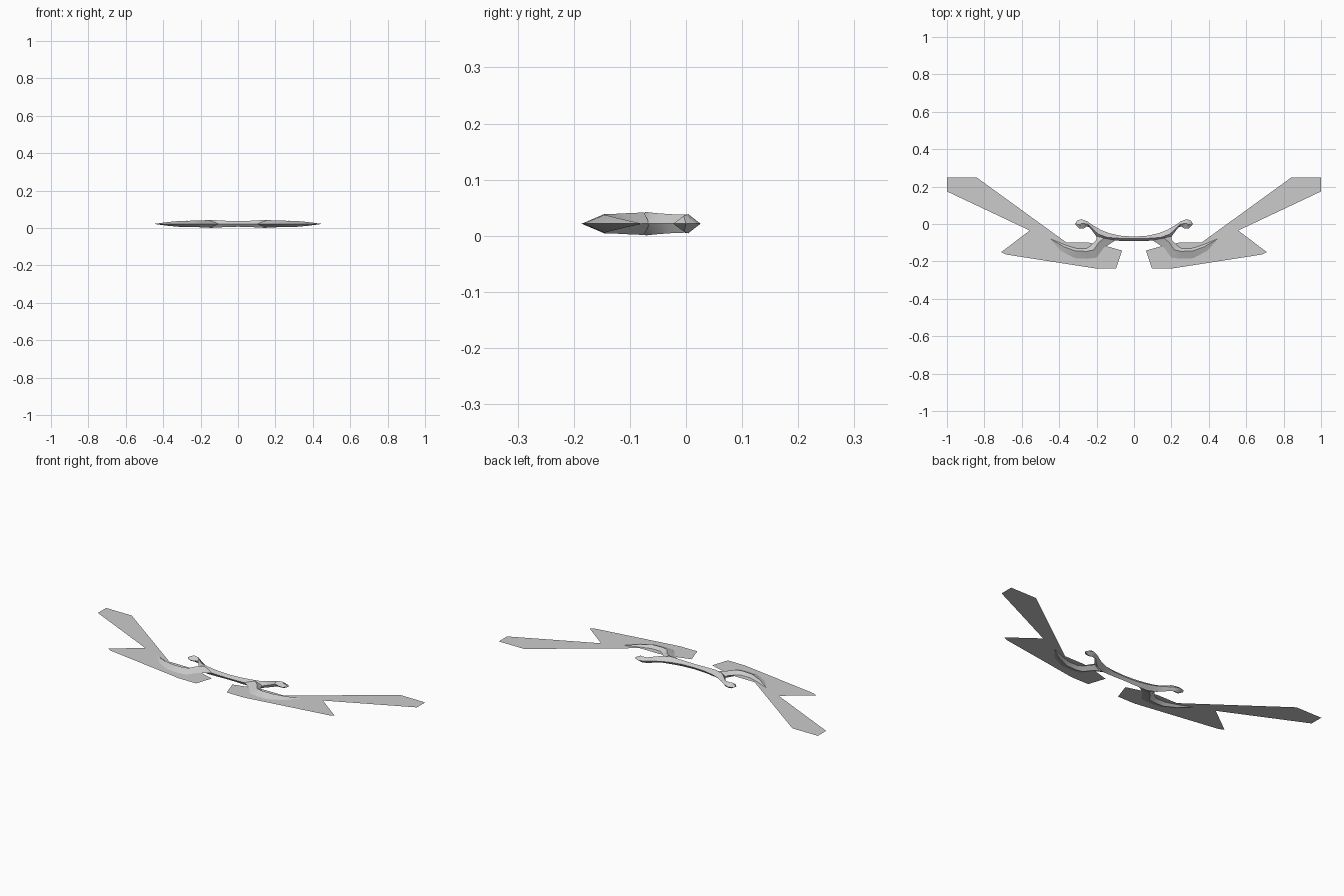
import bpy, bmesh
from mathutils import Vector

cube = bpy.data.objects.get("Cube")
if cube:
    bpy.data.objects.remove(cube, do_unlink=True)

MID = 0.0215  # height of the flat middle plane


def make_material(name, value):
    mat = bpy.data.materials.new(name)
    mat.use_nodes = True
    colour = (value, value, value, 1)
    mat.diffuse_color = colour
    mat.node_tree.nodes["Principled BSDF"].inputs["Base Color"].default_value = colour
    return mat


grey = make_material("light grey", 0.6)


def finish(bm, name, smooth=False):
    mesh = bpy.data.meshes.new(name)
    bm.to_mesh(mesh)
    bm.free()
    mesh.materials.append(grey)
    obj = bpy.data.objects.new(name, mesh)
    bpy.context.collection.objects.link(obj)
    mirror = obj.modifiers.new("mirror", "MIRROR")
    mirror.use_clip = True
    if smooth:
        bpy.ops.object.select_all(action="DESELECT")
        obj.select_set(True)
        bpy.context.view_layer.objects.active = obj
        bpy.ops.object.shade_smooth_by_angle(angle=0.5)
    return obj


def blade(name, stations, tip):
    """Loft a diamond section: two sharp edges and a ridge above and below."""
    bm = bmesh.new()
    rings = []
    for edge_a, ridge, rise, edge_b in stations:
        rings.append([bm.verts.new((*edge_a, MID)), bm.verts.new((*ridge, MID + rise)),
                      bm.verts.new((*edge_b, MID)), bm.verts.new((*ridge, MID - rise))])
    for a, b in zip(rings, rings[1:]):
        for i in range(4):
            j = (i + 1) % 4
            bm.faces.new((a[i], a[j], b[j], b[i]))
    end = bm.verts.new((*tip, MID))
    for i in range(4):
        bm.faces.new((rings[-1][i], rings[-1][(i + 1) % 4], end))
    bmesh.ops.recalc_face_normals(bm, faces=bm.faces)
    # an open loft may come out inverted, so make the first upper face look up
    bm.faces.ensure_lookup_table()
    if bm.faces[0].normal.z < 0:
        bmesh.ops.reverse_faces(bm, faces=bm.faces)
    return finish(bm, name, smooth=True)


# Flat forked wing sheet
outline = [(0.064, -0.142), (0.096, -0.238), (0.203, -0.238), (0.685, -0.163),
           (0.71, -0.15), (0.557, -0.035), (1.0, 0.174), (1.0, 0.248),
           (0.84, 0.248), (0.36, -0.1), (0.24, -0.1), (0.16, -0.115)]
bm = bmesh.new()
face = bm.faces.new([bm.verts.new((x, y, MID)) for x, y in outline])
bm.normal_update()
bmesh.ops.triangulate(bm, faces=[face])
finish(bm, "wing_sheets")

# Central bow whose arms end in curled hooks: upper edge, ridge, rise, lower edge
blade("hooked_bow", [
    ((0, -0.067), (0, -0.078), 0.015, (0, -0.092)),
    ((0.07, -0.063), (0.07, -0.077), 0.017, (0.07, -0.09)),
    ((0.13, -0.05), (0.14, -0.072), 0.021, (0.14, -0.087)),
    ((0.175, -0.033), (0.19, -0.055), 0.019, (0.2, -0.068)),
    ((0.215, -0.01), (0.22, -0.028), 0.017, (0.222, -0.038)),
    ((0.25, 0.014), (0.245, -0.002), 0.016, (0.24, -0.016)),
    ((0.28, 0.026), (0.275, 0.004), 0.017, (0.255, -0.014)),
    ((0.305, 0.018), (0.285, 0.001), 0.016, (0.26, -0.018)),
    ((0.315, 0), (0.288, -0.004), 0.014, (0.268, -0.023)),
], (0.295, -0.023))

# Crescents hanging below the bow
blade("crescent_blades", [
    ((0.1, -0.087), (0.16, -0.075), 0.02, (0.2, -0.065)),
    ((0.162, -0.128), (0.19, -0.1), 0.019, (0.202, -0.085)),
    ((0.2, -0.18), (0.215, -0.138), 0.017, (0.23, -0.115)),
    ((0.25, -0.186), (0.25, -0.146), 0.017, (0.252, -0.13)),
    ((0.315, -0.183), (0.31, -0.145), 0.016, (0.31, -0.13)),
    ((0.39, -0.145), (0.375, -0.122), 0.01, (0.372, -0.11)),
], (0.45, -0.078))
